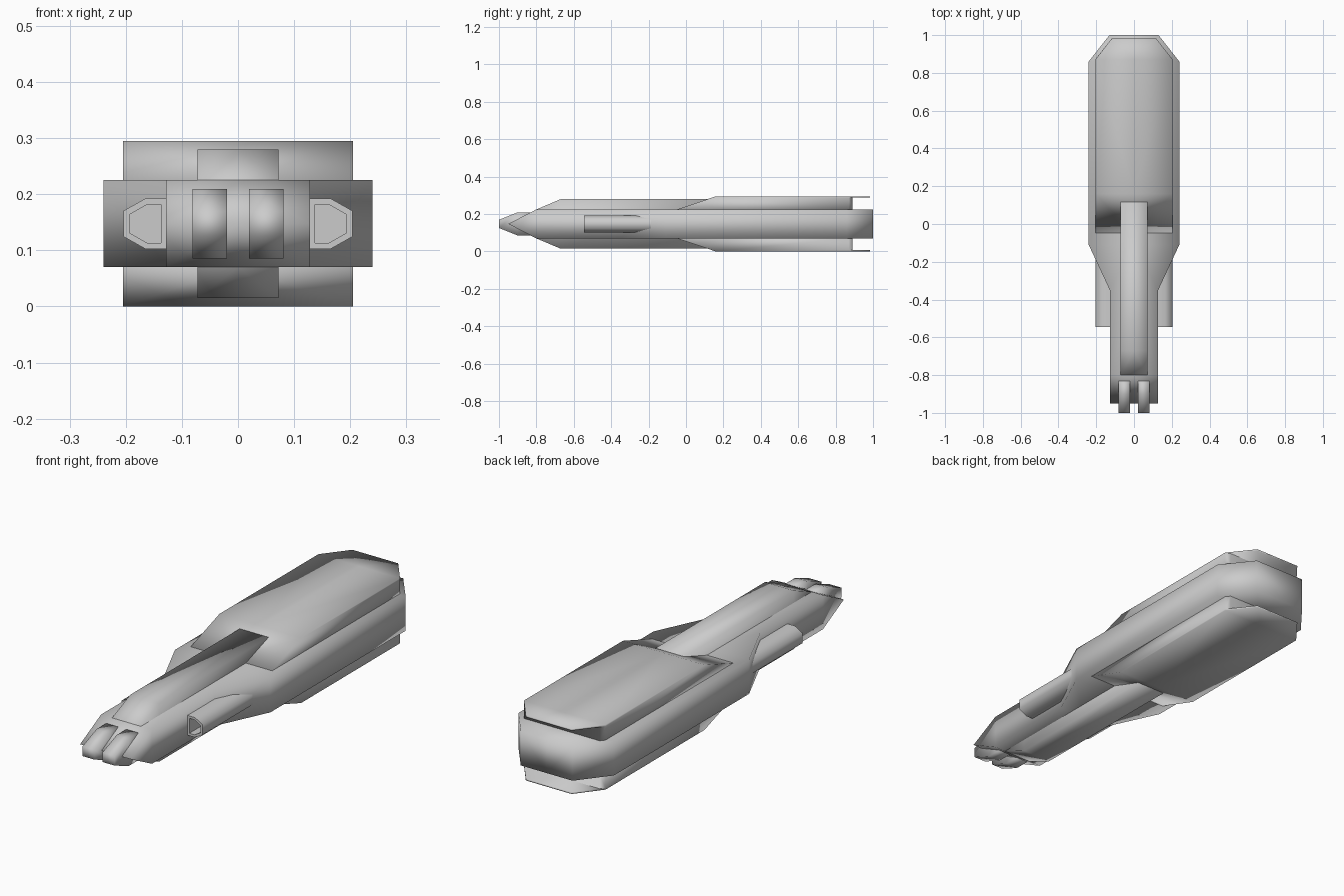
import bpy, bmesh

if "Cube" in bpy.data.objects:
    bpy.data.objects.remove(bpy.data.objects["Cube"])

MID = 0.1475  # height of the horizontal symmetry plane


def finish(name, bm, sharp=None):
    """Mirror the right half over x = 0, weld, fix normals and smooth."""
    bmesh.ops.remove_doubles(bm, verts=bm.verts[:], dist=1e-4)
    bmesh.ops.mirror(bm, geom=bm.verts[:] + bm.edges[:] + bm.faces[:],
                     axis='X', merge_dist=1e-4)
    bmesh.ops.recalc_face_normals(bm, faces=bm.faces[:])
    for f in bm.faces:
        f.smooth = True
    if sharp:
        for e in bm.edges:
            if len(e.link_faces) == 2 and e.calc_face_angle(0) > sharp:
                e.smooth = False
    me = bpy.data.meshes.new(name)
    bm.to_mesh(me)
    bm.free()
    ob = bpy.data.objects.new(name, me)
    bpy.context.collection.objects.link(ob)
    return ob


def loft(name, stations, x0=0.0):
    """Box sections (y, outer x, half height) joined along y."""
    bm = bmesh.new()
    rings = []
    for y, x1, h in stations:
        pts = [(x0, -h), (x1, -h), (x1, h), (x0, h)]
        rings.append([bm.verts.new((x, y, MID + z)) for x, z in pts])
    sides = 4 if x0 > 0 else 3
    for a, b in zip(rings, rings[1:]):
        for i in range(sides):
            j = (i + 1) % 4
            bm.faces.new((a[i], a[j], b[j], b[i]))
    bm.faces.new(rings[0])
    bm.faces.new(rings[-1])
    return finish(name, bm)


# Main hull with wedge nose and chamfered stern
loft("main_hull", [(-0.95, 0.128, 0.0), (-0.80, 0.128, 0.0775),
                   (-0.35, 0.128, 0.0775), (-0.11, 0.24, 0.0775),
                   (0.86, 0.24, 0.0775), (1.0, 0.13, 0.0775)])

# Narrow spine running through the hull, showing above and below
loft("spine_ridge", [(-0.80, 0.0725, 0.0775), (-0.67, 0.0725, 0.1325),
                     (0.12, 0.0725, 0.1325)])

# Pair of blunt prongs on the nose
loft("nose_prongs", [(-1.0, 0.081, 0.022), (-0.90, 0.081, 0.062),
                     (-0.82, 0.081, 0.062)], x0=0.02)


# Armour slabs above and below, with a thin lip overhanging the stern
def armour_slab(name, s):
    bm = bmesh.new()
    outer = {
        'front': (0.205, -0.05, 0.0765), 'shoulder': (0.205, 0.16, 0.1475),
        'side': (0.205, 0.87, 0.1475), 'tail': (0.115, 0.985, 0.1475),
        'side_u': (0.205, 0.87, 0.140), 'tail_u': (0.115, 0.985, 0.140),
        'wall_u': (0.190, 0.89, 0.140), 'wall_d': (0.190, 0.89, 0.075),
        'side_d': (0.205, 0.87, 0.075),
    }
    v = {k: bm.verts.new((x, y, MID + s * z)) for k, (x, y, z) in outer.items()}
    c = {k: bm.verts.new((0, y, MID + s * z)) for k, (x, y, z) in outer.items()
         if not k.startswith('side_')}
    loop = ['front', 'shoulder', 'side', 'tail', 'tail_u', 'wall_u', 'wall_d', 'front']
    for a, b in zip(loop, loop[1:]):
        face = [c[a], v[a], v[b], c[b]]
        if (a, b) == ('tail_u', 'wall_u'):
            face.insert(2, v['side_u'])
        if (a, b) == ('wall_d', 'front'):
            face.insert(2, v['side_d'])
        bm.faces.new(face)
    for keys in (('front', 'shoulder', 'side', 'side_u', 'side_d'),
                 ('side', 'tail', 'tail_u', 'side_u'),
                 ('side_u', 'wall_u', 'wall_d', 'side_d')):
        bm.faces.new([v[k] for k in keys])
    finish(name, bm)


armour_slab("upper_armour", 1)
armour_slab("lower_armour", -1)

# Hollow six-sided side pods
bm = bmesh.new()
profile = [(0.118, 0.045), (0.165, 0.045), (0.204, 0.023),
           (0.204, -0.023), (0.165, -0.045), (0.118, -0.045)]
front = [bm.verts.new((x, -0.545, MID + z)) for x, z in profile]
back = [bm.verts.new((x, -0.12, MID + z)) for x, z in profile]
mouth = bm.faces.new(front)
bm.faces.new(back)
for i in range(6):
    j = (i + 1) % 6
    bm.faces.new((front[i], front[j], back[j], back[i]))
bmesh.ops.recalc_face_normals(bm, faces=bm.faces[:])
bmesh.ops.inset_region(bm, faces=[mouth], thickness=0.011, use_even_offset=True)
for vert in mouth.verts:  # keep the inner wall outside the hull side
    vert.co.x = max(vert.co.x, 0.137)
hole = bmesh.ops.extrude_discrete_faces(bm, faces=[mouth])['faces'][0]
for vert in hole.verts:
    vert.co.y += 0.12
finish("side_pods", bm, sharp=1.2)
